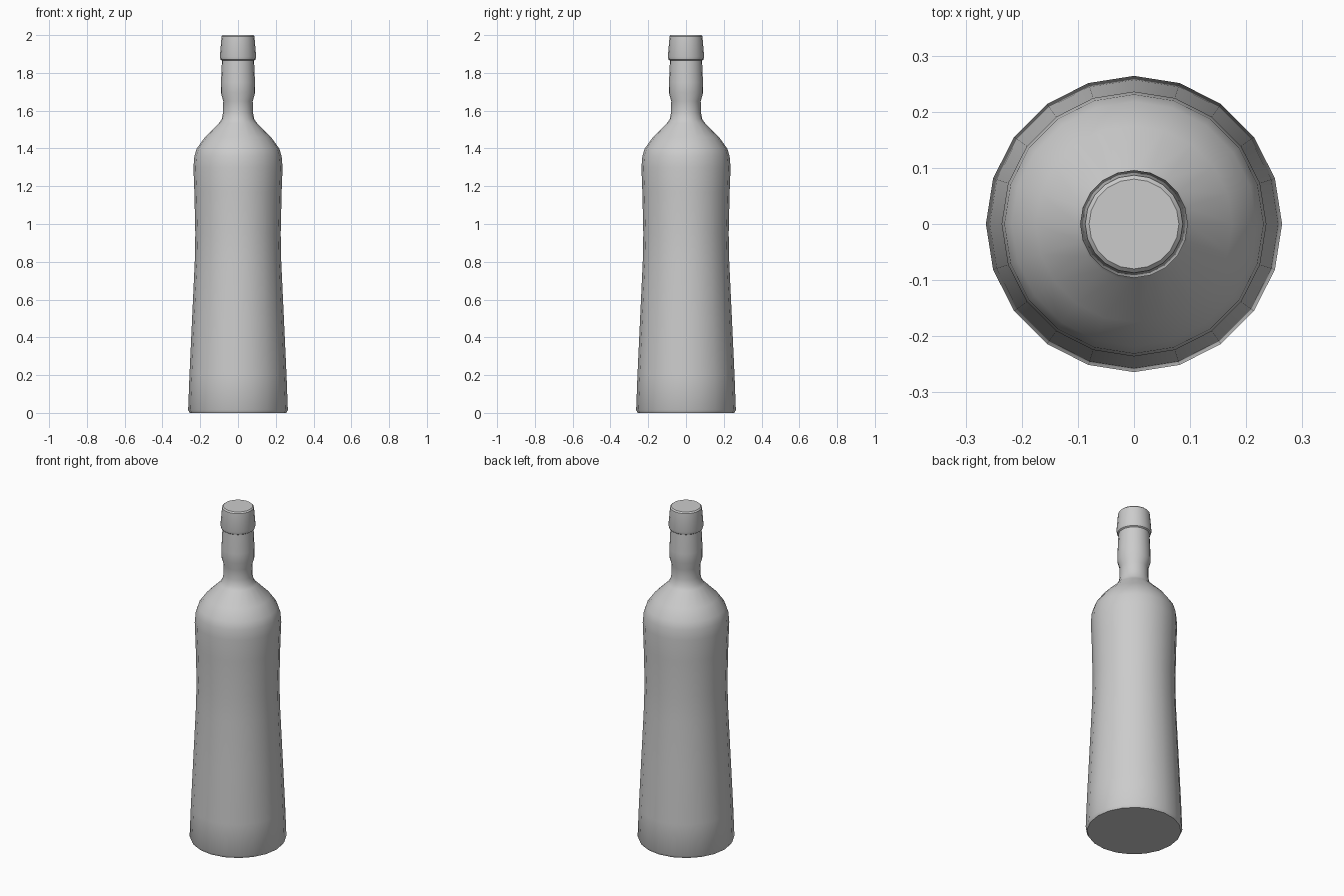
import bpy, bmesh, math

if "Cube" in bpy.data.objects:
    bpy.data.objects.remove(bpy.data.objects["Cube"])

SIDES = 20


def lathe(name, profile, angle=35):
    """Revolve a (radius, height) profile around z and cap both ends."""
    bm = bmesh.new()
    rings = []
    for r, z in profile:
        rings.append([bm.verts.new((r * math.cos(2 * math.pi * i / SIDES),
                                    r * math.sin(2 * math.pi * i / SIDES), z))
                      for i in range(SIDES)])
    for low, high in zip(rings, rings[1:]):
        for i in range(SIDES):
            j = (i + 1) % SIDES
            bm.faces.new((low[i], low[j], high[j], high[i]))
    bm.faces.new(rings[0][::-1])
    bm.faces.new(rings[-1])
    mesh = bpy.data.meshes.new(name)
    bm.to_mesh(mesh)
    bm.free()
    obj = bpy.data.objects.new(name, mesh)
    bpy.context.collection.objects.link(obj)
    bpy.ops.object.select_all(action='DESELECT')
    obj.select_set(True)
    bpy.context.view_layer.objects.active = obj
    bpy.ops.object.shade_smooth_by_angle(angle=math.radians(angle))
    return obj


# Whole bottle: base, waisted body, shoulder, neck, collar and lip
lathe("bottle", [
    (0.256, 0.0), (0.264, 0.015),
    (0.257, 0.2), (0.243, 0.5), (0.229, 0.8), (0.226, 0.95),
    (0.231, 1.17), (0.236, 1.30),
    (0.231, 1.36), (0.218, 1.40), (0.175, 1.46), (0.100, 1.535),
    (0.086, 1.555), (0.079, 1.59), (0.078, 1.65),
    (0.091, 1.695), (0.090, 1.75), (0.085, 1.865),
    (0.092, 1.87), (0.096, 1.885),
    (0.087, 1.993), (0.080, 2.0),
])
